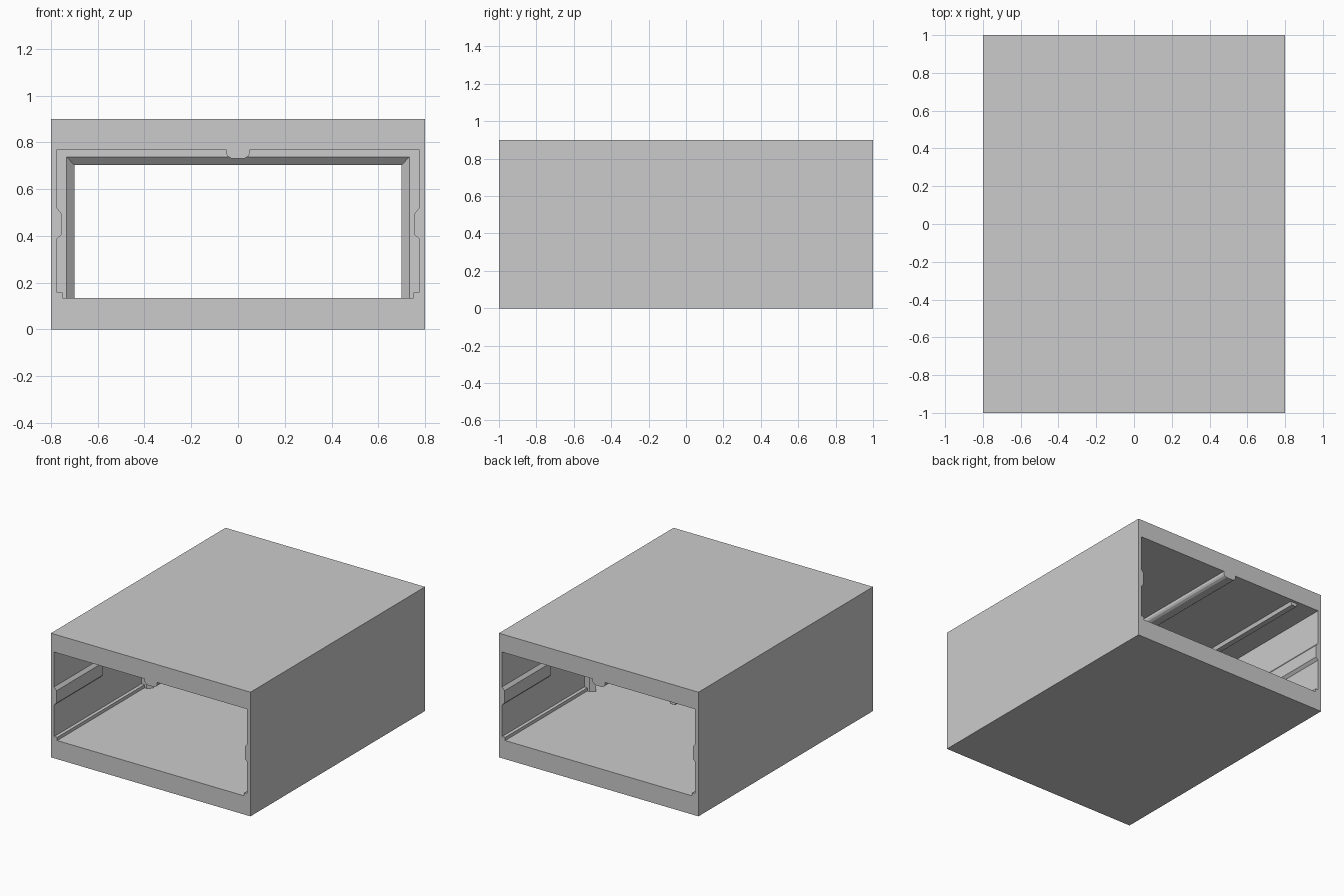
import bpy, bmesh

if "Cube" in bpy.data.objects:
    bpy.data.objects.remove(bpy.data.objects["Cube"])

def finish(name, bm):
    bmesh.ops.remove_doubles(bm, verts=bm.verts, dist=1e-5)
    bmesh.ops.recalc_face_normals(bm, faces=bm.faces)
    me = bpy.data.meshes.new(name)
    bm.to_mesh(me)
    bm.free()
    ob = bpy.data.objects.new(name, me)
    bpy.context.collection.objects.link(ob)
    return ob

def extrude_profile(name, loops, y0, y1):
    """Fill x/z loops (the second one is a hole) and extrude along y."""
    bm = bmesh.new()
    edges = []
    for loop in loops:
        vs = [bm.verts.new((x, y0, z)) for x, z in loop]
        edges += [bm.edges.new((vs[i - 1], vs[i])) for i in range(len(vs))]
    bmesh.ops.triangle_fill(bm, edges=edges, use_beauty=True, normal=(0, -1, 0))
    ext = bmesh.ops.extrude_face_region(bm, geom=bm.faces[:], use_keep_orig=True)
    for v in ext["geom"]:
        if isinstance(v, bmesh.types.BMVert):
            v.co.y = y1
    bmesh.ops.dissolve_limit(bm, angle_limit=0.01, verts=bm.verts, edges=bm.edges)
    return finish(name, bm)

# Shell: box with a through opening, floor ledges and a centre ceiling rail
outer = [(-.8, 0), (.8, 0), (.8, .9), (-.8, .9)]
half = [(.75, .135), (.75, .158), (.774, .158), (.774, .77),
        (.051, .77), (.051, .752), (.044, .74), (.028, .731)]
inner = half + [(-x, z) for x, z in reversed(half)]
extrude_profile("cabinet_shell", [outer, inner], -1, 1)

# Bevelled stop frame halfway along the tunnel, open at the floor
bm = bmesh.new()
rings = []
for w, t, y in [(.776, .772, 0), (.733, .737, 0), (.70, .703, .03),
                (.733, .737, .06), (.776, .772, .06)]:
    rings.append([bm.verts.new((x, y, z)) for x, z in
                  [(-w, .135), (-w, t), (w, t), (w, .135)]])
for a, b in zip(rings, rings[1:]):
    for i in range(3):
        bm.faces.new((a[i], a[i + 1], b[i + 1], b[i]))
finish("stop_frame", bm)

# Short chamfered guide rails on both side walls, at both mouths
for s, side in ((-1, "left"), (1, "right")):
    prof = [(s * .776, .385), (s * .755, .405), (s * .755, .495), (s * .776, .52)]
    extrude_profile(f"{side}_front_guide", [prof], -1, -.47)
    extrude_profile(f"{side}_back_guide", [prof], .47, 1)

# Off-centre ceiling rail in the rear half
rail = [(-.61, .772), (-.60, .745), (-.56, .745), (-.55, .772)]
extrude_profile("rear_ceiling_rail", [rail], .06, .98)
